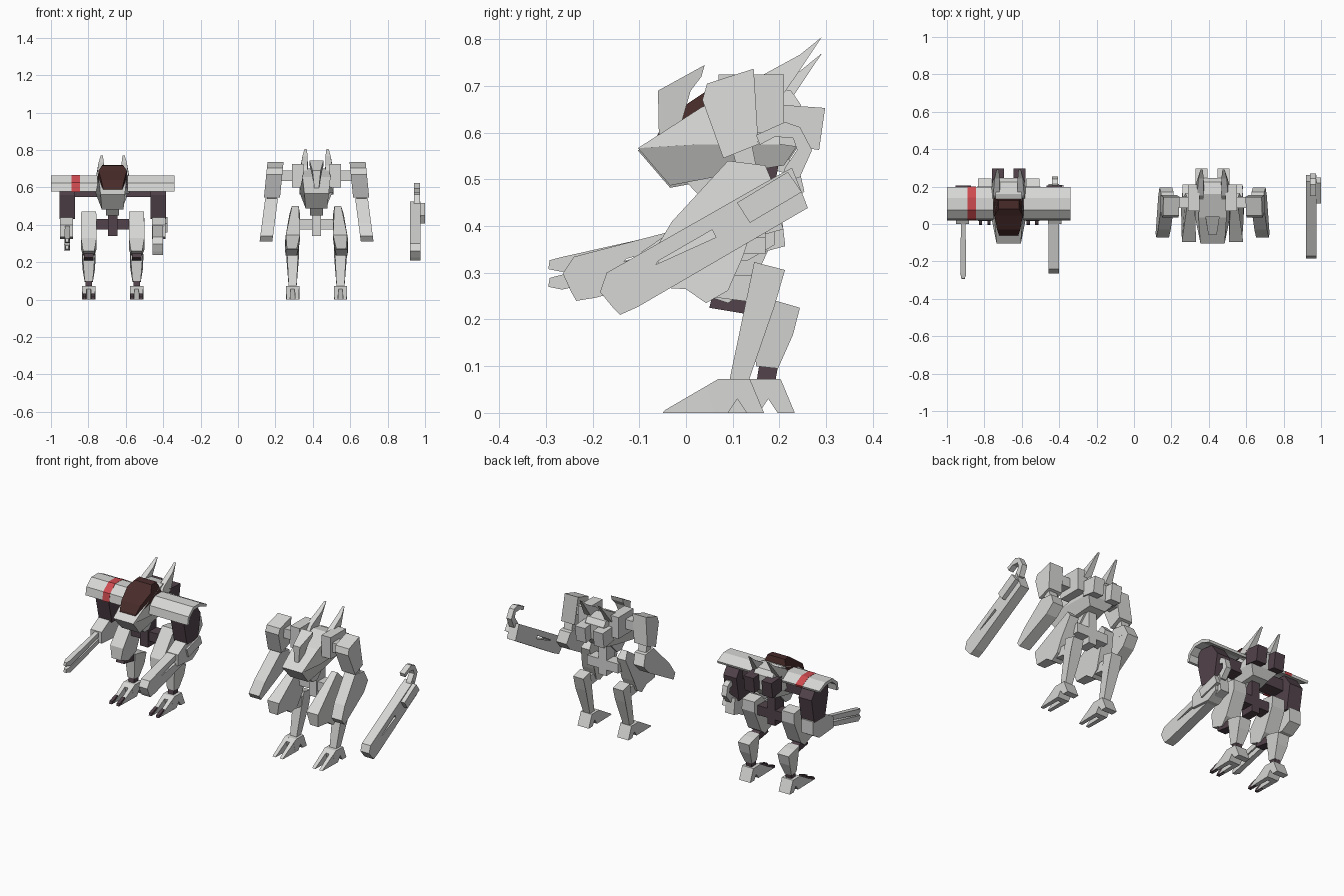
import bpy, bmesh, math
from mathutils import Vector


def colour(name, r, g, b):
    m = bpy.data.materials.new(name)
    m.diffuse_color = (r, g, b, 1)
    return m


GREY = colour("light grey armour", 0.68, 0.68, 0.67)
DARK = colour("dark joints", 0.085, 0.057, 0.07)
GLASS = colour("dark canopy", 0.065, 0.025, 0.023)
RED = colour("red stripe", 0.62, 0.07, 0.08)


def slab(name, pts, cx, mat, hw=None, lean=0.0, z0=0.0, dy=0.0, dz=0.0):
    """Side profile of (y, z[, half width]) points, spanned across x around cx."""
    bm = bmesh.new()
    sides = []
    for s in (-1, 1):
        sides.append([bm.verts.new((cx + s * (p[2] if len(p) > 2 else hw) + lean * (p[1] - z0),
                                    p[0] + dy, p[1] + dz)) for p in pts])
    a, b = sides
    n = len(pts)
    bm.faces.new(a)
    bm.faces.new(b[::-1])
    for i in range(n):
        j = (i + 1) % n
        bm.faces.new((a[j], a[i], b[i], b[j]))
    bmesh.ops.recalc_face_normals(bm, faces=bm.faces)
    me = bpy.data.meshes.new(name)
    bm.to_mesh(me)
    bm.free()
    me.materials.append(mat)
    ob = bpy.data.objects.new(name, me)
    bpy.context.collection.objects.link(ob)
    return ob


def box(name, x0, x1, y0, y1, z0, z1, mat):
    return slab(name, [(y0, z0), (y1, z0), (y1, z1), (y0, z1)], (x0 + x1) / 2, mat, hw=abs(x1 - x0) / 2)


def turned(pts, pivot, deg, target):
    """Rotate profile points in the side plane and move the pivot to target."""
    c, s = math.cos(math.radians(deg)), math.sin(math.radians(deg))
    out = []
    for p in pts:
        y, z = p[0] - pivot[0], p[1] - pivot[1]
        out.append((target[0] + c * y - s * z, target[1] + s * y + c * z))
    return out


# ---- hooked long weapon (free-standing and carried) ----
def weapon(cx, deg, target):
    pivot = (-0.141, 0.21)
    body = [(-0.184, 0.259), (-0.156, 0.225), (-0.141, 0.21), (-0.103, 0.227),
            (0.261, 0.439), (0.227, 0.525), (0.19, 0.505), (-0.17, 0.30)]
    slot = [(-0.064, 0.318), (-0.06, 0.325), (0.056, 0.392), (0.064, 0.376)]
    hook = [(0.15, 0.595), (0.212, 0.623), (0.244, 0.612), (0.27, 0.563), (0.244, 0.505),
            (0.20, 0.49), (0.212, 0.525), (0.238, 0.563), (0.229, 0.589), (0.19, 0.591), (0.158, 0.574)]
    grip = [(0.109, 0.45), (0.137, 0.407), (0.248, 0.473), (0.218, 0.516)]
    t = lambda p: turned(p, pivot, deg, target)
    ob = slab("weapon_body", t(body), cx, GREY, hw=0.028)
    cut = slab("weapon_slot_cutter", t(slot), cx, GREY, hw=0.1)
    cut.hide_render = True
    cut.hide_set(True)
    m = ob.modifiers.new("slot", 'BOOLEAN')
    m.object = cut
    m.solver = 'EXACT'
    slab("weapon_hook", t(hook), cx + 0.008, GREY, hw=0.016)
    slab("weapon_side_box", t(grip), cx + 0.039, GREY, hw=0.013)


weapon(0.948, 0, (-0.141, 0.21))
weapon(-0.43, -15, (-0.235, 0.24))


# ---- parts common to both walkers ----
def hull(cx, dz, fin_dz, joint):
    slab("upper_hull", [(-0.103, 0.567, 0.065), (0.034, 0.655, 0.075), (0.16, 0.70, 0.07),
                        (0.225, 0.69, 0.06), (0.246, 0.66, 0.06), (0.24, 0.575, 0.085), (0.03, 0.575, 0.092)],
         cx, GREY, dz=dz)
    slab("lower_hull", [(-0.103, 0.567, 0.065), (0.03, 0.575, 0.092), (0.24, 0.575, 0.085),
                        (0.21, 0.53, 0.05), (0.11, 0.514, 0.06), (-0.034, 0.487, 0.058)], cx, GREY, dz=dz)
    slab("chin", [(0.0, 0.495), (0.043, 0.45), (0.085, 0.45), (0.16, 0.53)], cx, GREY, hw=0.035)
    box("waist_post", cx - 0.025, cx + 0.025, 0.09, 0.17, 0.34, 0.53, joint)
    box("hip_bar", cx - 0.1, cx + 0.1, 0.10, 0.17, 0.375, 0.43, joint)
    for s in (-1, 1):
        slab("back_fin", [(0.13, 0.69, 0.02), (0.152, 0.717, 0.017), (0.244, 0.767, 0.014), (0.291, 0.805, 0.006),
                          (0.212, 0.687, 0.022), (0.16, 0.66, 0.022)],
             cx + s * 0.067, GREY, lean=-s * 0.08, z0=0.70, dz=fin_dz)
        slab("thruster", [(0.2, 0.66), (0.298, 0.653), (0.285, 0.563), (0.2, 0.575)],
             cx + s * 0.058, joint, hw=0.032)


def foot(cx, dy):
    slab("foot_heel", [(0.06, 0.0), (0.09, 0.0), (0.11, 0.03), (0.13, 0.0), (0.167, 0.0),
                       (0.137, 0.072), (0.07, 0.073), (0.045, 0.058)], cx, GREY, hw=0.036, dy=dy)
    for s in (-1, 1):
        slab("toe", [(-0.05, 0.0, 0.01), (0.07, 0.0, 0.013), (0.07, 0.073, 0.013), (-0.045, 0.006, 0.01)],
             cx + s * 0.023, GREY, dy=dy)


# ---- walker with canopy and wings ----
A = -0.67
hull(A, -0.005, -0.035, DARK)
slab("canopy", [(-0.065, 0.575, 0.05), (-0.06, 0.598, 0.052), (-0.03, 0.64, 0.062), (0.045, 0.69, 0.076),
                (0.08, 0.718, 0.055), (0.125, 0.72, 0.055), (0.14, 0.66, 0.08), (0.05, 0.64, 0.08)], A, GLASS)
wing = [(0.02, 0.578), (0.028, 0.625), (0.075, 0.664), (0.14, 0.664), (0.198, 0.635),
        (0.193, 0.622), (0.135, 0.645), (0.08, 0.645), (0.043, 0.615), (0.035, 0.578)]
for s in (-1, 1):
    slab("shoulder_wing", wing, A + s * 0.205, GREY, hw=0.125)
    box("shoulder_beam", A + s * 0.07, A + s * 0.25, 0.07, 0.15, 0.55, 0.615, DARK)
    slab("upper_arm", [(0.06, 0.645), (0.16, 0.635), (0.205, 0.57), (0.18, 0.43), (0.08, 0.43), (0.05, 0.56)],
         A + s * 0.243, DARK, hw=0.042)
    slab("forearm", [(0.19, 0.44), (0.19, 0.36), (0.13, 0.325), (0.0, 0.335), (0.0, 0.40), (0.07, 0.44)],
         A + s * 0.247, GREY, hw=0.036)
    # leg
    x = A + s * 0.128
    slab("thigh", [(0.13, 0.47, 0.04), (0.20, 0.46, 0.04), (0.20, 0.40, 0.042), (0.14, 0.27, 0.042),
                   (0.09, 0.235, 0.03), (0.015, 0.26, 0.03), (0.02, 0.33, 0.042)], x, GREY)
    slab("knee_link", [(0.06, 0.265), (0.20, 0.235), (0.20, 0.17), (0.14, 0.21), (0.05, 0.225)], x, DARK, hw=0.026)
    slab("shin", [(0.14, 0.25, 0.034), (0.186, 0.242, 0.036), (0.244, 0.225, 0.036), (0.229, 0.167, 0.034),
                  (0.197, 0.095, 0.022), (0.15, 0.1, 0.022)], x, GREY)
    slab("ankle", [(0.158, 0.11), (0.197, 0.1), (0.19, 0.06), (0.15, 0.06)], x, DARK, hw=0.018)
    foot(x, 0.066)
    for t in (-1, 1):
        slab("claw", [(-0.005, 0.0), (0.05, 0.0), (0.05, 0.032), (0.0, 0.014)], x + t * 0.023, DARK, hw=0.009)

# red band wrapped on the right wing
mid = (0.11, 0.618)
slab("wing_stripe", [(mid[0] + (y - mid[0]) * 1.02, mid[1] + (z - mid[1]) * 1.03) for y, z in wing],
     -0.868, RED, hw=0.022)
# twin barrels on the right forearm
for dz in (0, -0.038):
    slab("gun_barrel", [(-0.295, 0.308, 0.008), (-0.292, 0.327, 0.008), (-0.265, 0.334, 0.016), (0.02, 0.398, 0.012),
                        (0.02, 0.372, 0.012), (-0.265, 0.302, 0.016)], A - 0.243, GREY, dz=dz)

# ---- plain grey walker ----
B = 0.42
hull(B, 0.0, 0.0, GREY)
slab("head_crest", [(-0.058, 0.59, 0.012), (-0.06, 0.69, 0.022), (0.04, 0.745, 0.038), (0.033, 0.72, 0.038),
                    (0.01, 0.69, 0.03), (-0.01, 0.62, 0.014)], B, GREY)
for s in (-1, 1):
    box("shoulder_block", B + s * 0.07, B + s * 0.13, 0.07, 0.21, 0.60, 0.725, GREY)
    box("shoulder_link", B + s * 0.12, B + s * 0.20, 0.085, 0.145, 0.635, 0.69, GREY)
    slab("shoulder_pad", [(0.045, 0.705), (0.145, 0.737), (0.155, 0.575), (0.08, 0.545), (0.035, 0.67)],
         B + s * 0.228, GREY, hw=0.043, lean=-s * 0.1, z0=0.65)
    slab("elbow", [(0.095, 0.58), (0.14, 0.58), (0.16, 0.48), (0.12, 0.48)], B + s * 0.24, GREY, hw=0.026)
    slab("forearm", [(0.09, 0.54), (0.17, 0.53), (0.195, 0.47), (0.15, 0.42), (-0.05, 0.31), (-0.072, 0.34),
                     (-0.03, 0.41)], B + s * 0.255, GREY, hw=0.034, lean=-s * 0.13, z0=0.43)
    # leg
    x = B + s * 0.128
    slab("thigh", [(0.13, 0.50, 0.018), (0.165, 0.46, 0.028), (0.12, 0.33, 0.04), (0.09, 0.262, 0.036),
                   (0.043, 0.235, 0.03), (0.0, 0.265, 0.032), (-0.085, 0.27, 0.026), (-0.095, 0.345, 0.038)],
         x, GREY, lean=-s * 0.08, z0=0.32)
    slab("knee_link", [(0.02, 0.295), (0.16, 0.295), (0.16, 0.235), (0.04, 0.25)], x, GREY, hw=0.026)
    slab("shin", [(0.146, 0.323, 0.033), (0.212, 0.306, 0.033), (0.19, 0.23, 0.034), (0.133, 0.065, 0.021),
                  (0.092, 0.065, 0.021)], x, GREY)
    foot(x, 0.0)
